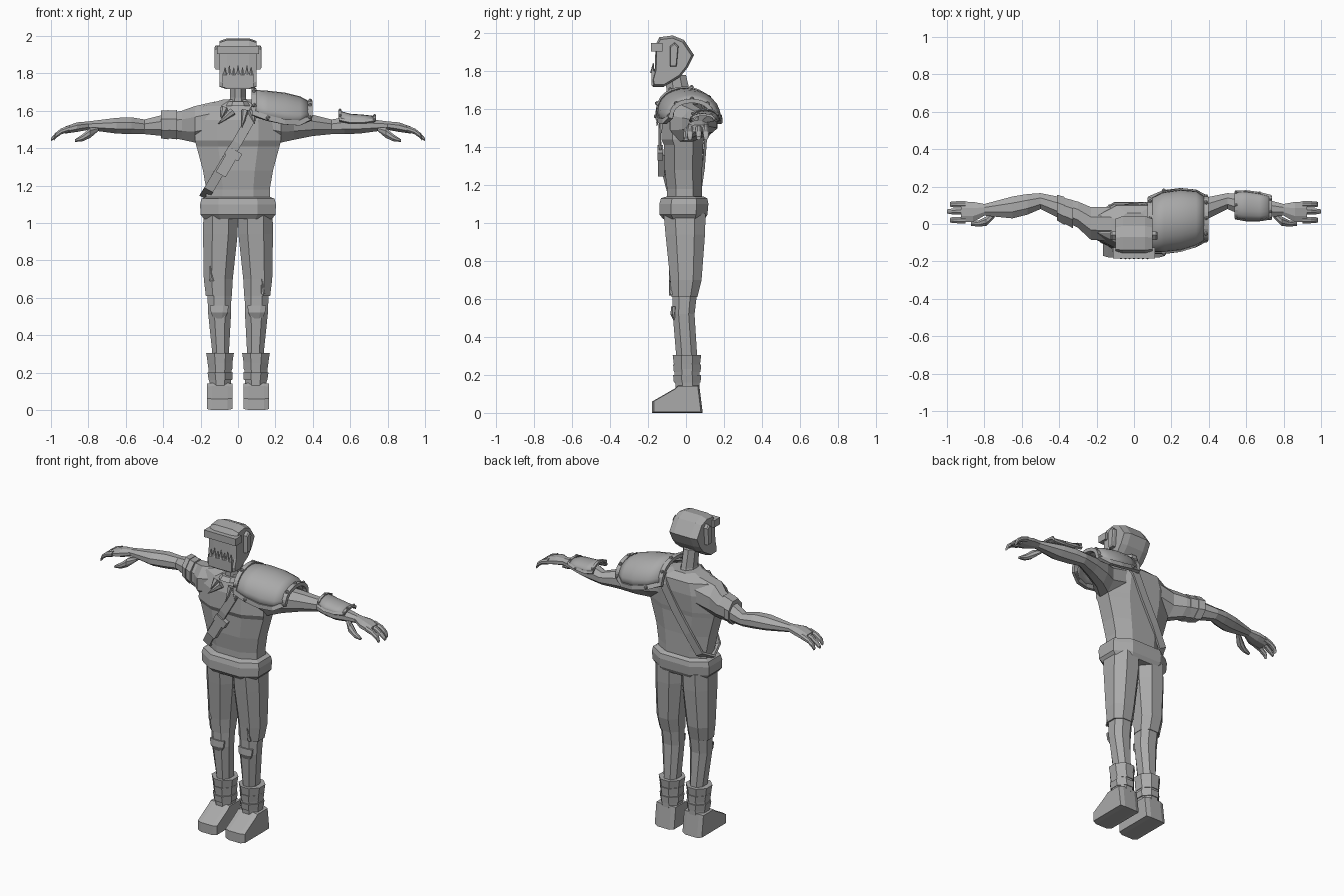
import bpy, bmesh, math
from mathutils import Vector, Matrix

if "Cube" in bpy.data.objects:
    bpy.data.objects.remove(bpy.data.objects["Cube"])

grey = bpy.data.materials.new("grey")
grey.diffuse_color = (0.4, 0.4, 0.4, 1)
grey.use_nodes = True
grey.node_tree.nodes["Principled BSDF"].inputs["Base Color"].default_value = grey.diffuse_color


def finish(name, bm, mirror=False, solid=0, smooth=False):
    bmesh.ops.recalc_face_normals(bm, faces=bm.faces)
    me = bpy.data.meshes.new(name)
    bm.to_mesh(me)
    bm.free()
    me.materials.append(grey)
    ob = bpy.data.objects.new(name, me)
    bpy.context.collection.objects.link(ob)
    if mirror:
        ob.modifiers.new("Mirror", 'MIRROR')
    if solid:
        s = ob.modifiers.new("Solidify", 'SOLIDIFY')
        s.thickness, s.offset = solid, 0
    if smooth:
        bpy.context.view_layer.objects.active = ob
        ob.select_set(True)
        bpy.ops.object.shade_smooth_by_angle(angle=math.radians(40))
        ob.select_set(False)
    return ob


def octagon(a0, a1, b0, b1, c=0.3):
    """Chamfered rectangle as 8 points in a plane."""
    p, q = (a1 - a0) * c, (b1 - b0) * c
    return [(a0 + p, b0), (a1 - p, b0), (a1, b0 + q), (a1, b1 - q),
            (a1 - p, b1), (a0 + p, b1), (a0, b1 - q), (a0, b0 + q)]


def skin(bm, rings, cap=True):
    vs = [[bm.verts.new(p) for p in r] for r in rings]
    n = len(vs[0])
    for r, s in zip(vs, vs[1:]):
        for i in range(n):
            bm.faces.new((r[i], r[(i + 1) % n], s[(i + 1) % n], s[i]))
    if cap:
        bm.faces.new(vs[0])
        bm.faces.new(vs[-1])


def loft_z(name, rows, c=0.3, **kw):
    """Rows of z, x0, x1, y0, y1."""
    bm = bmesh.new()
    skin(bm, [[(x, y, r[0]) for x, y in octagon(*r[1:], c)] for r in rows])
    return finish(name, bm, **kw)


def loft_x(name, rows, c=0.3, **kw):
    """Rows of x, y0, y1, z0, z1."""
    bm = bmesh.new()
    skin(bm, [[(r[0], y, z) for y, z in octagon(*r[1:], c)] for r in rows])
    return finish(name, bm, **kw)


def prism(name, outline, x0, x1, taper=1.0, **kw):
    """Side outline of (y, z) points extruded from x0 to x1, with narrowed ends."""
    bm = bmesh.new()
    cy = sum(p[0] for p in outline) / len(outline)
    cz = sum(p[1] for p in outline) / len(outline)
    d = (x1 - x0) * 0.2
    rings = [[(x, cy + (y - cy) * k, cz + (z - cz) * k) for y, z in outline]
             for x, k in ((x0, taper), (x0 + d, 1), (x1 - d, 1), (x1, taper))]
    skin(bm, rings)
    return finish(name, bm, **kw)


def box(name, loc, size, rot=(0, 0, 0), **kw):
    bm = bmesh.new()
    bmesh.ops.create_cube(bm, size=1)
    for v in bm.verts:
        v.co = Vector(a * b for a, b in zip(v.co, size))
    for ax, a in zip('XYZ', rot):
        bm.transform(Matrix.Rotation(a, 4, ax))
    bm.transform(Matrix.Translation(loc))
    return finish(name, bm, **kw)


def spike(name, base, tip, r):
    bm = bmesh.new()
    b, d = Vector(base), Vector(tip) - Vector(base)
    bmesh.ops.create_cone(bm, cap_ends=True, segments=6, radius1=r, radius2=0.002, depth=d.length)
    bm.transform(Matrix.Translation(b + d / 2) @ d.to_track_quat('Z', 'Y').to_matrix().to_4x4())
    return finish(name, bm)


# Torso, neck and belt
loft_z("torso", [(1.06, -.17, .17, -.10, .085), (1.18, -.17, .17, -.10, .085),
                 (1.28, -.187, .187, -.112, .085), (1.41, -.222, .222, -.115, .09),
                 (1.44, -.23, .23, -.13, .095), (1.55, -.225, .225, -.125, .105),
                 (1.625, -.19, .19, -.10, .10), (1.66, -.08, .08, -.085, .06)], 0.26)
loft_z("neck", [(1.60, -.06, .06, -.10, .05), (1.67, -.042, .042, -.10, .025),
                (1.78, -.042, .042, -.11, .0)])
loft_z("belt", [(1.02, -.18, .18, -.12, .10), (1.045, -.2, .2, -.14, .113),
                (1.10, -.203, .203, -.14, .118), (1.13, -.195, .195, -.132, .112),
                (1.14, -.17, .17, -.10, .09)], 0.24)

# Head with jaw, brow band and ear plates
prism("head", [(-.165, 1.80), (-.18, 1.745), (-.175, 1.717), (-.12, 1.715), (-.03, 1.77),
               (.01, 1.82), (.042, 1.885), (-.01, 1.963), (-.07, 1.987), (-.14, 1.978),
               (-.16, 1.94)], -.098, .098, 0.9)
box("brow_band", (0, -.155, 1.925), (.225, .06, .045))
box("face_mask", (0, -.165, 1.762), (.165, .034, .075))
for i in range(7):
    x = -.07 + i * .0235
    spike("mask_tooth", (x, -.177, 1.79), (x, -.172, 1.83 + .012 * (i % 2)), .012)
prism("ear_plate", [(-.085, 1.82), (-.05, 1.82), (-.04, 1.93), (-.06, 1.95), (-.085, 1.93)],
      .09, .125, .85, mirror=True)

# Arms, hands, fingers and thumbs
loft_x("arm", [(.12, -.09, .09, 1.45, 1.65), (.23, -.085, .09, 1.43, 1.625),
               (.30, -.02, .12, 1.445, 1.60), (.40, .03, .145, 1.465, 1.578),
               (.50, .08, .165, 1.475, 1.553), (.57, .05, .16, 1.475, 1.565),
               (.65, .03, .147, 1.478, 1.562), (.80, .045, .107, 1.498, 1.543),
               (.86, .01, .118, 1.487, 1.538), (.925, .01, .12, 1.478, 1.515)], mirror=True)
for k, y in enumerate((.004, .05, .088)):
    e = .985 + .014 * (k == 1)
    loft_x("finger", [(.90, y, y + .034, 1.488, 1.522), (.945, y, y + .034, 1.474, 1.506),
                      (.975, y + .002, y + .032, 1.452, 1.483),
                      (e, y + .006, y + .028, 1.438, 1.455)], mirror=True)
loft_x("thumb", [(.745, .035, .07, 1.493, 1.512), (.79, -.01, .04, 1.455, 1.51),
                 (.83, -.014, .02, 1.437, 1.475), (.872, -.01, .01, 1.433, 1.447)], mirror=True)

# Double band on the bare upper arm
for x0, x1, g in ((-.413, -.372, 0), (-.372, -.325, -.018)):
    loft_x("arm_band", [(x0, .02 + g, .157 + g, 1.452, 1.6), (x1, -.005 + g, .145 + g, 1.447, 1.603)])

# Legs: loose trousers over narrower shins
loft_z("trouser_leg", [(1.05, .0, .185, -.118, .103), (.94, .002, .187, -.108, .1),
                       (.70, .028, .183, -.083, .082), (.61, .033, .172, -.076, .06)],
       0.27, mirror=True)
loft_z("shin", [(.66, .035, .165, -.07, .062), (.52, .037, .16, -.07, .045),
                (.28, .05, .135, -.05, .06)], 0.27, mirror=True)
loft_z("knee_patch", [(.56, .05, .15, -.078, -.05), (.52, .055, .145, -.082, -.05),
                      (.49, .07, .13, -.068, -.05)], mirror=True)

# Tears in the trousers
for x, z in ((-.14, .72), (.135, .65)):
    spike("trouser_tear", (x, -.078, z - .03), (x - .01, -.086, z + .05), .012)

# Boots: cuffs, wraps and feet
loft_z("boot_cuff", [(.305, .022, .170, -.07, .08), (.24, .032, .160, -.062, .072),
                     (.13, .038, .152, -.055, .072)], mirror=True)
for z in (.16, .215):
    loft_z("boot_wrap", [(z, .031, .157, -.064, .077), (z + .04, .028, .163, -.068, .079)], mirror=True)
prism("foot", [(-.178, 0), (-.178, .06), (-.06, .128), (-.04, .145), (.07, .145), (.088, 0)],
      .03, .167, .93, mirror=True)

# Chest strap looping over one shoulder, with pouch and buckle
path = [(.11, -.09, 1.65), (.07, -.135, 1.56), (-.005, -.139, 1.43), (-.09, -.122, 1.29),
        (-.155, -.095, 1.18), (-.18, 0, 1.14), (-.15, .075, 1.18), (-.08, .092, 1.30),
        (0, .102, 1.43), (.08, .11, 1.58), (.12, .07, 1.655), (.13, 0, 1.675)]
bm = bmesh.new()
side = Vector((.5, 0, -.27)).normalized() * .026
pairs = [(bm.verts.new(Vector(p) - side), bm.verts.new(Vector(p) + side)) for p in path]
for (a, b), (c, d) in zip(pairs, pairs[1:] + pairs[:1]):
    bm.faces.new((a, b, d, c))
finish("chest_strap", bm, solid=.014)
tilt = math.radians(30)
box("strap_pouch", (-.06, -.13, 1.315), (.06, .035, .13), (0, tilt, 0))
box("strap_buckle", (-.025, -.135, 1.37), (.085, .03, .045), (0, tilt, 0))

# Fang necklace
for b, t in (((-.03, -.125, 1.595), (-.105, -.155, 1.53)), ((-.075, -.11, 1.61), (-.09, -.15, 1.56)),
             ((.04, -.125, 1.60), (.02, -.155, 1.51)), ((.07, -.13, 1.60), (.09, -.155, 1.53))):
    spike("necklace_fang", b, t, .022)
loft_z("necklace_cord", [(1.625, -.085, .085, -.135, .06), (1.65, -.07, .07, -.115, .05)])


def armour(name, rows, rim, thick, rivet, n=12):
    """Arched plate from rows of x, y0, y1, base z, top z; adds a rim and rivets."""
    bm = bmesh.new()
    grid = []
    for x, y0, y1, zb, zt in rows:
        line = []
        for i in range(n + 1):
            t = math.pi * i / n
            line.append(Vector((x, (y0 + y1) / 2 - (y1 - y0) / 2 * math.cos(t),
                                zb + (zt - zb) * math.sin(t) ** .85)))
        grid.append(line)
    vs = [[bm.verts.new(p) for p in line] for line in grid]
    for r, s in zip(vs, vs[1:]):
        for i in range(n):
            bm.faces.new((r[i], r[i + 1], s[i + 1], s[i]))
    finish(name, bm, solid=thick, smooth=True)
    # raised rim along the plate outline
    loop = (grid[0] + [g[-1] for g in grid[1:-1]] + grid[-1][::-1] + [g[0] for g in grid[-2:0:-1]])
    centre = sum(loop, Vector()) / len(loop)
    bm = bmesh.new()
    rings = []
    for i, p in enumerate(loop):
        along = (loop[(i + 1) % len(loop)] - loop[i - 1]).normalized()
        out = Vector((0, p.y - centre.y, p.z - rows[0][3] + .05)).normalized()
        across = along.cross(out).normalized()
        rings.append([p + across * a * rim + out * b * thick for a, b in
                      ((-1, -.6), (1, -.6), (1, 1), (-1, 1))])
    skin(bm, rings + rings[:1], cap=False)
    bmesh.ops.remove_doubles(bm, verts=bm.verts, dist=1e-5)
    finish(name + "_rim", bm)
    # rivets
    bm = bmesh.new()
    for i in range(1, len(loop), 3):
        out = Vector((0, loop[i].y - centre.y, loop[i].z - rows[0][3] + .05)).normalized()
        bmesh.ops.create_icosphere(bm, subdivisions=1, radius=rivet,
                                   matrix=Matrix.Translation(loop[i] + out * thick))
    finish(name + "_rivets", bm)


# Shoulder guard and forearm guard on one arm
armour("shoulder_guard", [(.085, -.145, .13, 1.585, 1.705), (.16, -.145, .165, 1.56, 1.70),
                          (.25, -.135, .178, 1.54, 1.69), (.33, -.11, .17, 1.535, 1.67),
                          (.385, -.075, .135, 1.56, 1.64)], .014, .014, .012)
armour("forearm_guard", [(.545, .035, .168, 1.55, 1.595), (.60, .025, .17, 1.54, 1.58),
                         (.67, .025, .16, 1.54, 1.575), (.73, .035, .145, 1.548, 1.568)],
       .008, .008, .009, 8)
